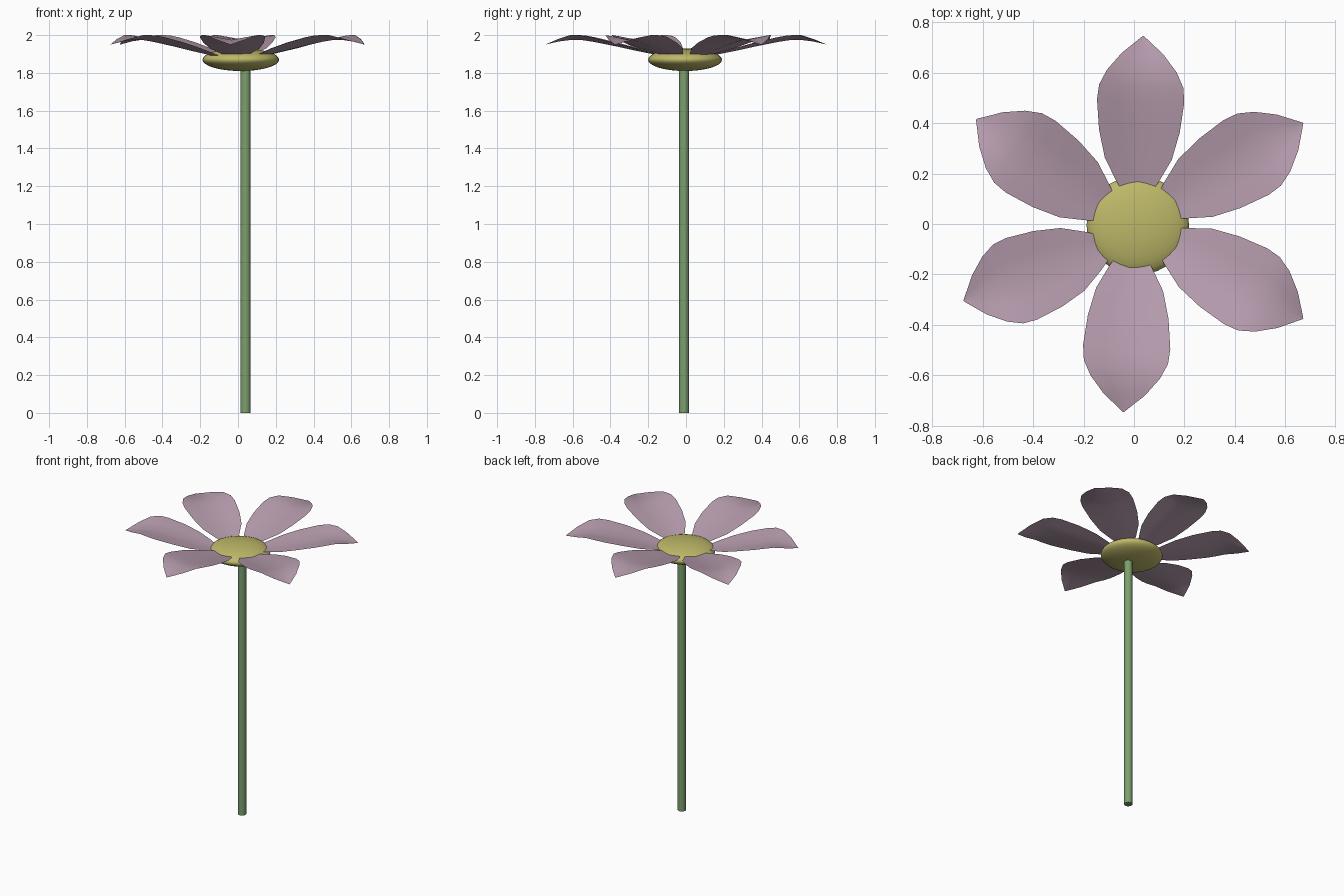
import bpy, bmesh
from mathutils import Vector

if "Cube" in bpy.data.objects:
    bpy.data.objects.remove(bpy.data.objects["Cube"])


def paint(ob, name, color):
    mat = bpy.data.materials.get(name) or bpy.data.materials.new(name)
    mat.diffuse_color = (*color, 1)
    mat.use_nodes = True
    mat.node_tree.nodes["Principled BSDF"].inputs["Base Color"].default_value = mat.diffuse_color
    ob.data.materials.append(mat)


def smooth(ob, angle):
    bpy.ops.object.select_all(action='DESELECT')
    ob.select_set(True)
    bpy.context.view_layer.objects.active = ob
    bpy.ops.object.shade_smooth_by_angle(angle=angle)


# Stem
bpy.ops.mesh.primitive_cylinder_add(vertices=16, radius=0.027, depth=1.84,
                                    location=(0.04, -0.01, 0.92))
stem = bpy.context.object
stem.name = "stem"
paint(stem, "stem_green", (0.20, 0.35, 0.155))
smooth(stem, 0.7)

# Flattened flower centre
bpy.ops.mesh.primitive_uv_sphere_add(segments=32, ring_count=16, radius=1,
                                     location=(0.015, -0.005, 1.87))
disc = bpy.context.object
disc.name = "flower_centre"
disc.scale = (0.203, 0.196, 0.06)
paint(disc, "centre_yellow", (0.51, 0.48, 0.14))
smooth(disc, 3.2)

# Petal rows: distance along, half width, midrib height, edge lift
ROWS = [(-0.08, 0.035, 1.880, 0.003), (0.0, 0.085, 1.898, 0.008),
        (0.09, 0.133, 1.916, 0.014), (0.20, 0.160, 1.940, 0.020),
        (0.32, 0.173, 1.964, 0.024), (0.38, 0.167, 1.973, 0.026),
        (0.44, 0.138, 1.975, 0.025), (0.51, 0.082, 1.966, 0.012),
        (0.58, 0.002, 1.950, 0.0)]
ACROSS = (-1, -0.5, 0, 0.5, 1)


def petal(name, base, tip):
    base, tip = Vector(base), Vector(tip)
    length = (tip - base).length
    d = (tip - base).normalized()
    n = Vector((-d.y, d.x))
    bm = bmesh.new()
    rows = []
    for u, w, z, lift in ROWS:
        row = []
        for s in ACROSS:
            p = base + d * (u * length / 0.58) + n * (w * s)
            row.append(bm.verts.new((p.x, p.y, z + lift * abs(s))))
        rows.append(row)
    for a, b in zip(rows, rows[1:]):
        for i in range(len(ACROSS) - 1):
            bm.faces.new((a[i], b[i], b[i + 1], a[i + 1]))
    bmesh.ops.recalc_face_normals(bm, faces=bm.faces)
    if sum(f.normal.z for f in bm.faces) < 0:
        bmesh.ops.reverse_faces(bm, faces=bm.faces)
    me = bpy.data.meshes.new(name)
    bm.to_mesh(me)
    bm.free()
    ob = bpy.data.objects.new(name, me)
    bpy.context.collection.objects.link(ob)
    paint(ob, "petal_mauve", (0.48, 0.34, 0.43))
    smooth(ob, 0.6)


# Six petals around the centre
PETALS = [((0.165, 0.095), (0.67, 0.40)), ((0.013, 0.17), (0.037, 0.745)),
          ((-0.145, 0.085), (-0.625, 0.415)), ((-0.165, -0.11), (-0.675, -0.305)),
          ((-0.013, -0.17), (-0.042, -0.745)), ((0.165, -0.09), (0.67, -0.375))]
for i, (b, t) in enumerate(PETALS, 1):
    petal(f"petal_{i}", b, t)
